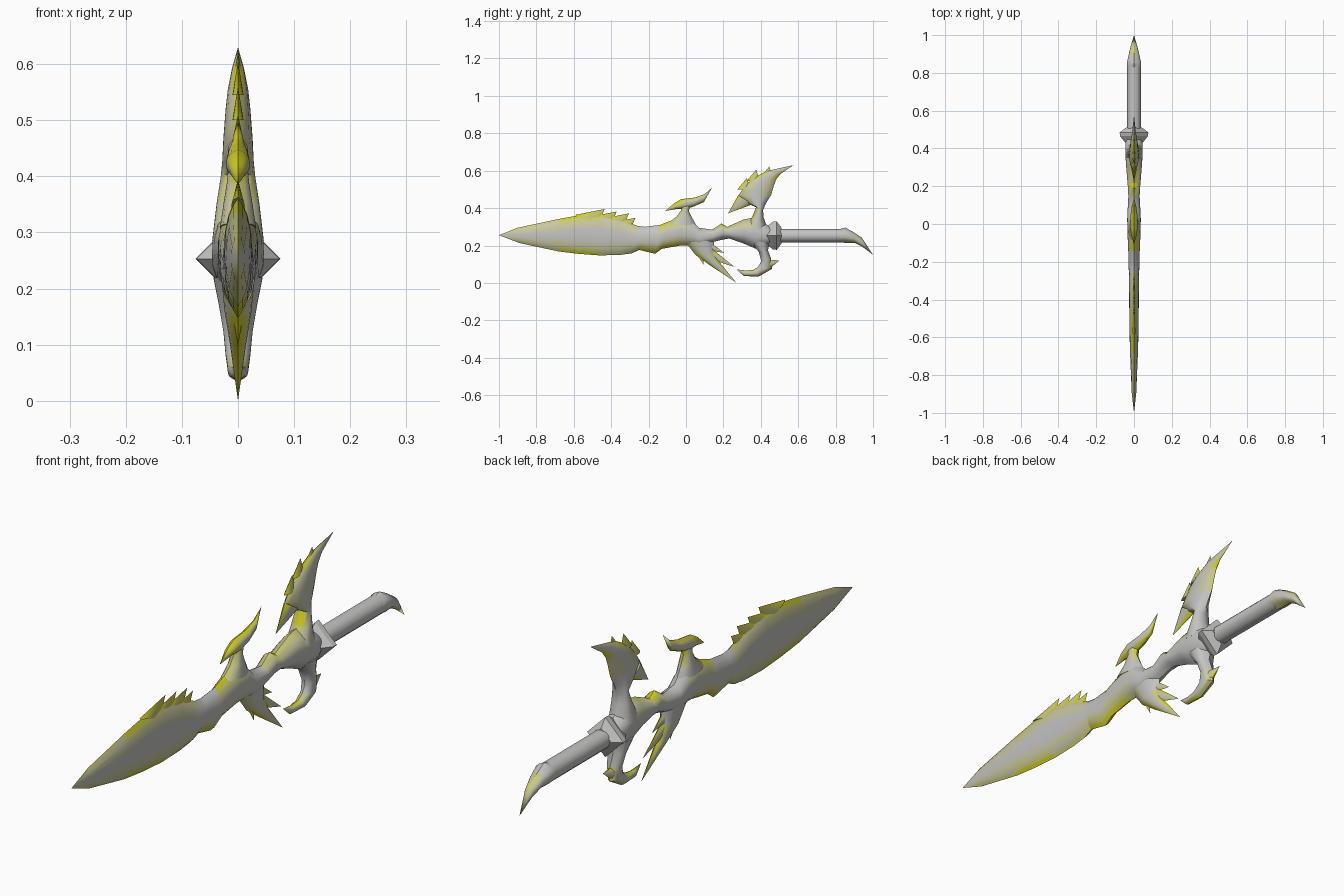
import bpy, bmesh, math

cube = bpy.data.objects.get("Cube")
if cube:
    bpy.data.objects.remove(cube)


def material(name, rgb):
    m = bpy.data.materials.new(name)
    m.use_nodes = True
    m.diffuse_color = (*rgb, 1)
    m.node_tree.nodes["Principled BSDF"].inputs["Base Color"].default_value = (*rgb, 1)
    return m


STEEL, PALE, WARM, GOLD = range(4)
MATS = [material("steel grey", (.55, .55, .535)), material("pale straw", (.58, .575, .38)),
        material("soft yellow", (.60, .59, .20)), material("edge yellow", (.63, .61, .02))]

# Which edge is yellow; FULL colours a thin spike, SOFT pales the edge
A, B, AB, FULL, SOFT = 1, 2, 3, 4, 8
STRONG_BANDS = [GOLD, WARM, PALE, STEEL]
SOFT_BANDS = [WARM, PALE, PALE, STEEL]
FULL_BANDS = [GOLD, GOLD, WARM, WARM]


def section(width):
    """Lens positions across a part: yellow bands keep their width on wide parts."""
    near = [min(w / max(width, .001), limit)
            for w, limit in ((.014, .12), (.034, .25), (.064, .38))]
    us = [0, *near, .5, *(1 - u for u in reversed(near)), 1]
    return [(u, 1 - abs(1 - 2 * u) ** 3) for u in us]


def finish(name, bm, angle=40):
    bmesh.ops.remove_doubles(bm, verts=bm.verts, dist=.0004)
    bmesh.ops.recalc_face_normals(bm, faces=bm.faces)
    me = bpy.data.meshes.new(name)
    bm.to_mesh(me)
    bm.free()
    for m in MATS:
        me.materials.append(m)
    ob = bpy.data.objects.new(name, me)
    bpy.context.collection.objects.link(ob)
    bpy.ops.object.select_all(action='DESELECT')
    ob.select_set(True)
    bpy.context.view_layer.objects.active = ob
    bpy.ops.object.shade_smooth_by_angle(angle=math.radians(angle))


def loft(name, stations):
    """Stations: edge A (y, z), edge B (y, z), half thickness, yellow flag."""
    bm = bmesh.new()
    rings = []
    for ya, za, yb, zb, t, flag in stations:
        side = [(t * k, ya + (yb - ya) * u, za + (zb - za) * u)
                for u, k in section(math.hypot(yb - ya, zb - za))]
        pts = side + [(-x, y, z) for x, y, z in side[-2:0:-1]]
        rings.append([bm.verts.new(p) for p in pts])
    n = len(rings[0])
    last = n // 2
    for r, s, st in zip(rings, rings[1:], stations):
        bands = SOFT_BANDS if st[5] & SOFT else STRONG_BANDS
        for i in range(n):
            j = (i + 1) % n
            f = bm.faces.new((r[i], r[j], s[j], s[i]))
            band = i if i < last else n - 1 - i
            from_b = band >= last / 2
            depth = last - 1 - band if from_b else band
            if st[5] == FULL:
                f.material_index = FULL_BANDS[depth]
            elif st[5] & (B if from_b else A):
                f.material_index = bands[depth]
    for r in (rings[0], rings[-1]):
        if len({tuple(round(c, 4) for c in v.co) for v in r}) > 2:
            bm.faces.new(r)
    finish(name, bm)


def spike(name, a, b, tip, t=.012, flag=FULL):
    loft(name, [(*a, *b, t, flag), (*tip, *tip, 0, flag)])


def lathe(name, profile, sides, z, angle):
    """Revolve (y, radius) points about a line along y."""
    bm = bmesh.new()
    rings = []
    for y, r in profile:
        rings.append([bm.verts.new((r * math.cos(math.tau * i / sides), y,
                                    z + r * math.sin(math.tau * i / sides)))
                      for i in range(sides)])
    for r, s in zip(rings, rings[1:]):
        for i in range(sides):
            bm.faces.new((r[i], r[i - 1], s[i - 1], s[i]))
    bm.faces.new(rings[0])
    bm.faces.new(rings[-1])
    finish(name, bm, angle)


# Blade
loft("blade", [
    (-1, .255, -1, .255, 0, AB | SOFT),
    (-.9, .295, -.89, .213, .012, AB | SOFT),
    (-.68, .342, -.68, .168, .021, AB),
    (-.57, .362, -.57, .155, .024, AB),
    (-.46, .365, -.46, .147, .025, AB | SOFT),
    (-.36, .345, -.35, .150, .026, AB | SOFT),
    (-.26, .305, -.29, .158, .027, B | SOFT),
    (-.22, .300, -.25, .176, .028, B | SOFT)])
for i, (y, z) in enumerate([(-.435, .395), (-.37, .382), (-.305, .372), (-.27, .348)]):
    spike(f"blade_tooth_{i + 1}", (y - .16, z - .032), (y - .03, z - .07), (y, z))

# Body between blade and guard
loft("body", [
    (-.22, .300, -.25, .176, .028, B),
    (-.14, .310, -.165, .156, .03, AB),
    (-.09, .330, -.13, .182, .032, AB),
    (-.03, .345, -.03, .200, .035, AB | SOFT),
    (.03, .335, .02, .200, .036, 0),
    (.07, .295, .07, .190, .034, 0),
    (.14, .285, .15, .220, .03, A | SOFT),
    (.19, .318, .19, .230, .032, A),
    (.22, .300, .23, .238, .035, A | SOFT),
    (.31, .340, .31, .210, .042, A | SOFT),
    (.37, .350, .38, .180, .046, 0),
    (.42, .320, .43, .190, .046, 0),
    (.45, .300, .45, .210, .04, 0)])

# Curved horn on top of the body
loft("upper_horn", [
    (-.11, .385, -.11, .385, 0, FULL),
    (-.065, .425, -.05, .395, .014, FULL),
    (-.025, .448, .0, .395, .021, AB),
    (.05, .457, .04, .408, .019, AB),
    (.1, .475, .095, .432, .011, AB),
    (.14, .51, .14, .51, 0, AB)])
loft("upper_horn_neck", [
    (-.10, .318, .06, .300, .032, A | SOFT),
    (-.05, .355, .035, .345, .026, AB | SOFT),
    (-.025, .390, .015, .385, .02, AB),
    (-.03, .430, .03, .430, .016, 0)])

# Barbs under the body
loft("lower_barb", [
    (.00, .215, .15, .23, .03, A | SOFT),
    (.05, .150, .15, .17, .024, AB),
    (.12, .100, .18, .11, .015, AB),
    (.27, .0, .27, .0, 0, AB)])
spike("lower_barb_front", (.03, .2), (.09, .17), (.095, .095), .014)
spike("lower_barb_middle", (.09, .14), (.13, .19), (.26, .085), .015, AB)
spike("lower_barb_rear", (.09, .18), (.12, .225), (.205, .16), .016, AB)

# Tall wing rising from the guard
loft("wing", [
    (.31, .290, .44, .280, .046, A | SOFT),
    (.355, .355, .415, .350, .038, A),
    (.375, .405, .412, .390, .031, A | SOFT),
    (.325, .425, .430, .430, .028, A | SOFT),
    (.28, .468, .455, .470, .026, AB | SOFT),
    (.315, .520, .470, .520, .022, AB | SOFT),
    (.36, .560, .482, .553, .018, AB),
    (.43, .598, .505, .582, .011, AB | SOFT),
    (.575, .63, .575, .63, 0, AB)])
spike("wing_barb", (.28, .470), (.355, .42), (.225, .372), .018, AB)
for i, (y, z) in enumerate([(.325, .56), (.375, .605), (.445, .622)]):
    spike(f"wing_tooth_{i + 1}", (y - .05, z - .06), (y + .02, z - .06), (y, z), .01)

# Hook curling under the guard
loft("lower_hook", [
    (.34, .22, .45, .22, .044, 0),
    (.39, .165, .438, .175, .034, 0),
    (.402, .115, .455, .13, .026, B | SOFT),
    (.385, .085, .46, .075, .022, AB | SOFT),
    (.36, .07, .39, .035, .018, AB),
    (.325, .066, .31, .036, .012, AB),
    (.27, .072, .27, .072, 0, AB)])
spike("hook_spur", (.43, .125), (.445, .075), (.5, .12), .018, AB)

# Guard collar, grip and pommel
lathe("collar", [(.43, .046), (.465, .074), (.485, .076), (.51, .043)], 4, .253, 20)
lathe("grip", [(.44, .036), (.84, .036)], 12, .253, 40)
loft("pommel", [
    (.815, .285, .81, .220, .034, B | SOFT),
    (.85, .296, .855, .213, .038, B | SOFT),
    (.89, .275, .905, .213, .028, AB | SOFT),
    (.94, .242, .945, .192, .017, AB | SOFT),
    (1, .15, 1, .15, 0, AB)])
